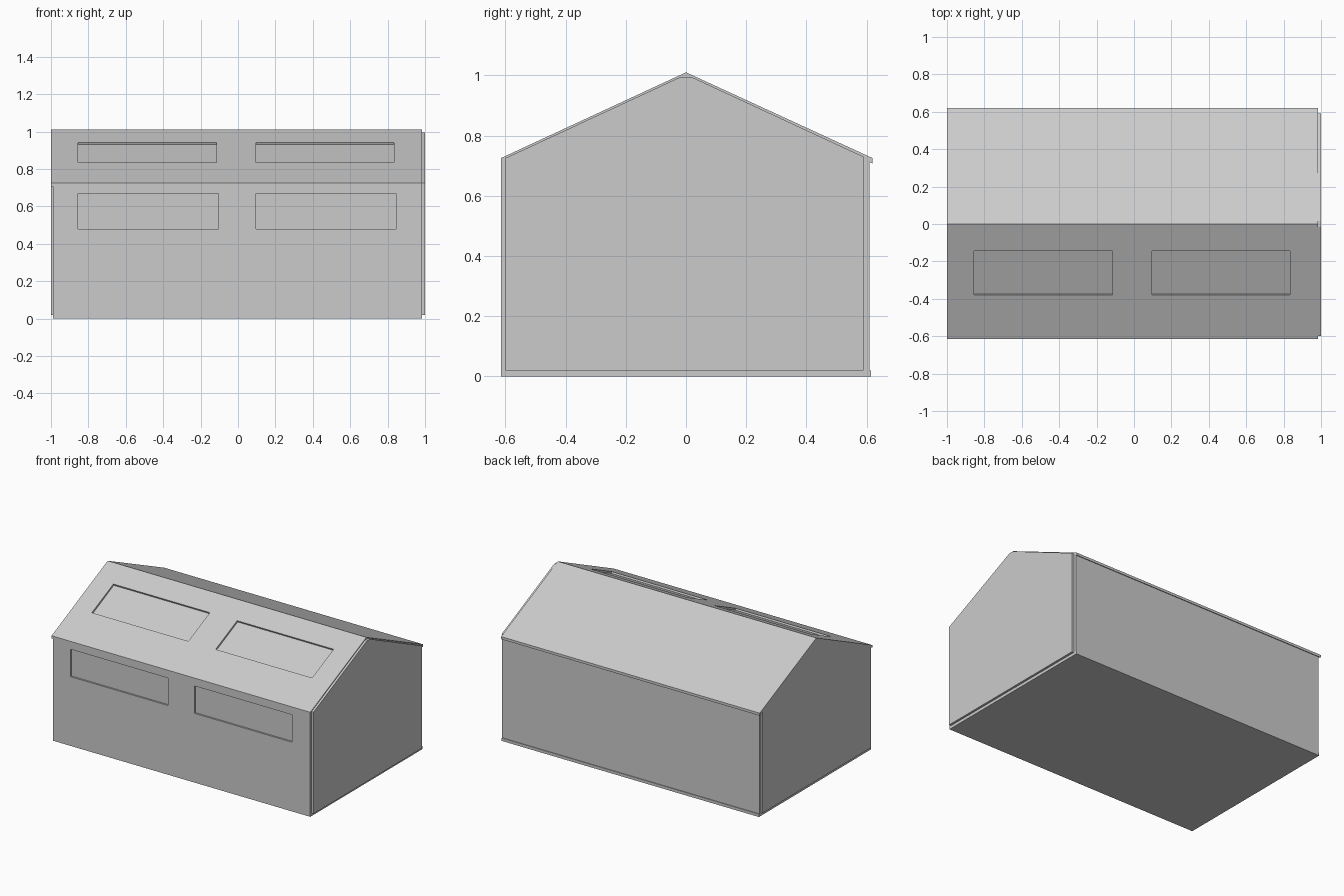
import bpy, bmesh
from mathutils import Vector

cube = bpy.data.objects.get("Cube")
if cube:
    bpy.data.objects.remove(cube, do_unlink=True)

# One plain grey for the whole building
grey = bpy.data.materials.new("light_grey")
grey.use_nodes = True
colour = (0.6, 0.6, 0.6, 1)
grey.diffuse_color = colour
grey.node_tree.nodes["Principled BSDF"].inputs["Base Color"].default_value = colour

X0, X1 = -0.99, 0.985          # ends of the long walls
RIDGE, EAVE, HALF = 1.01, 0.725, 0.615
SLOPE = (RIDGE - EAVE) / HALF
BASE = 0.02                    # floor thickness


def prism(profile, x0, x1):
    """Extrude a closed (y, z) profile along x."""
    bm = bmesh.new()
    face = bm.faces.new([bm.verts.new((x0, y, z)) for y, z in profile])
    ext = bmesh.ops.extrude_face_region(bm, geom=[face])["geom"]
    verts = [v for v in ext if isinstance(v, bmesh.types.BMVert)]
    bmesh.ops.translate(bm, verts=verts, vec=(x1 - x0, 0, 0))
    bmesh.ops.recalc_face_normals(bm, faces=bm.faces)
    return bm


def recess(bm, windows, axis, facing, depth):
    """Sink rectangles (x0, x1, a0, a1) into faces that point along facing."""
    for x0, x1, a0, a1 in windows:
        for i, value in ((0, x0), (0, x1), (axis, a0), (axis, a1)):
            point, normal = Vector(), Vector()
            point[i], normal[i] = value, 1
            bmesh.ops.bisect_plane(bm, geom=bm.verts[:] + bm.edges[:] + bm.faces[:],
                                   plane_co=point, plane_no=normal)
    bm.normal_update()
    chosen = []
    for f in bm.faces:
        c = f.calc_center_median()
        inside = any(w[0] < c.x < w[1] and w[2] < c[axis] < w[3] for w in windows)
        if inside and f.normal.dot(facing) > 0.9:
            chosen.append(f)
    shift = -chosen[0].normal * depth
    ext = bmesh.ops.extrude_face_region(bm, geom=chosen)["geom"]
    verts = [v for v in ext if isinstance(v, bmesh.types.BMVert)]
    bmesh.ops.translate(bm, verts=verts, vec=shift)
    bmesh.ops.delete(bm, geom=[f for f in chosen if f.is_valid], context='FACES')


def finish(bm, name):
    mesh = bpy.data.meshes.new(name)
    bmesh.ops.recalc_face_normals(bm, faces=bm.faces)
    bm.to_mesh(mesh)
    bm.free()
    mesh.materials.append(grey)
    obj = bpy.data.objects.new(name, mesh)
    bpy.context.collection.objects.link(obj)


def rect(y0, y1, z0, z1):
    return [(y0, z0), (y1, z0), (y1, z1), (y0, z1)]


# Floor slab
finish(prism(rect(-HALF, HALF, 0, BASE), X0, X1), "floor")

# Long walls, the front one with two sunken windows
front = prism(rect(-HALF, -0.6, BASE, EAVE - 0.005), X0, X1)
recess(front, [(-0.855, -0.105, 0.48, 0.67), (0.095, 0.845, 0.48, 0.67)],
       2, Vector((0, -1, 0)), 0.012)
finish(front, "front_wall")
finish(prism(rect(0.59, 0.61, BASE, EAVE - 0.005), X0, X1), "back_wall")

# Gable walls, set between the long walls and standing slightly proud
drop = 0.007
flat = (RIDGE - drop - 0.995) / SLOPE
gable = [(-0.6, BASE), (0.59, BASE),
         (0.59, RIDGE - drop - 0.59 * SLOPE), (flat, 0.995),
         (-flat, 0.995), (-0.6, RIDGE - drop - 0.6 * SLOPE)]
finish(prism(gable, X1 - 0.01, 1.0), "left_gable")
finish(prism(gable, -1.0, X0 + 0.01), "right_gable")

# Folded roof with two sunken skylights on the front slope
thick = 0.018
roof = prism([(-HALF, EAVE), (0, RIDGE), (HALF + 0.005, EAVE),
              (HALF + 0.005, EAVE - thick), (0, RIDGE - thick),
              (-HALF, EAVE - thick)], -1.0, X1)
recess(roof, [(-0.855, -0.115, -0.38, -0.145), (0.095, 0.835, -0.38, -0.145)],
       1, Vector((0, -SLOPE, 1)).normalized(), 0.012)
finish(roof, "roof")
